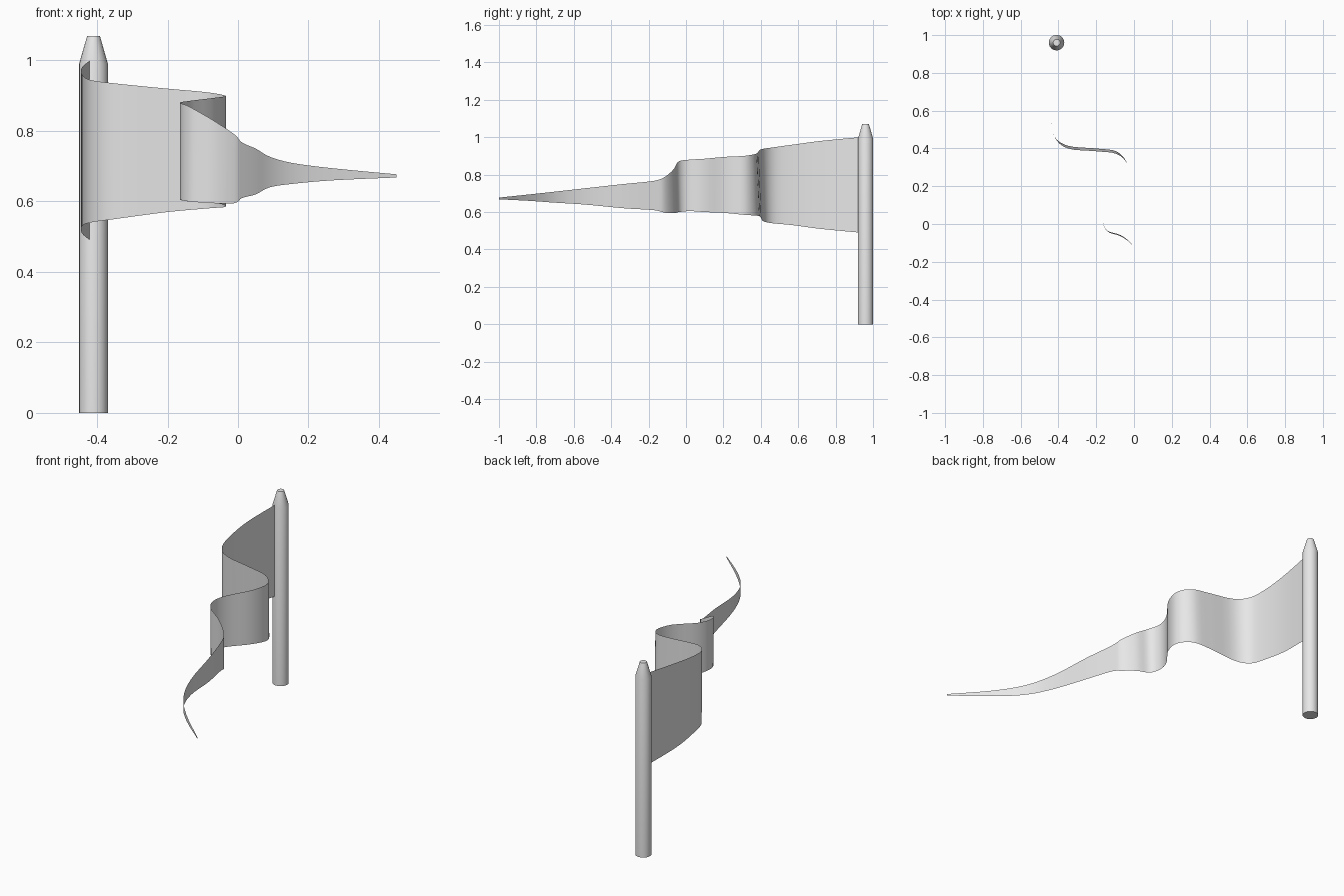
import bpy
import bmesh
import math
from mathutils import Vector

default_cube = bpy.data.objects.get("Cube")
if default_cube:
    bpy.data.objects.remove(default_cube, do_unlink=True)

# One plain grey for the whole model
grey = bpy.data.materials.new("light grey")
grey.use_nodes = True
colour = (0.8, 0.8, 0.8, 1)
grey.diffuse_color = colour
grey.node_tree.nodes["Principled BSDF"].inputs["Base Color"].default_value = colour


def finish(bm, name, location=(0, 0, 0)):
    """Turn a bmesh into a smooth object with its sharp edges kept."""
    mesh = bpy.data.meshes.new(name)
    bm.to_mesh(mesh)
    bm.free()
    mesh.materials.append(grey)
    obj = bpy.data.objects.new(name, mesh)
    obj.location = location
    bpy.context.collection.objects.link(obj)
    bpy.ops.object.select_all(action="DESELECT")
    obj.select_set(True)
    bpy.context.view_layer.objects.active = obj
    bpy.ops.object.shade_smooth_by_angle(angle=math.radians(30))
    return obj


def build_pole(name, location, profile, sides=24):
    """Stack of rings (radius, height), capped at both ends."""
    bm = bmesh.new()
    rings = []
    for radius, height in profile:
        ring = []
        for i in range(sides):
            angle = math.tau * i / sides
            ring.append(bm.verts.new((radius * math.cos(angle), radius * math.sin(angle), height)))
        rings.append(ring)
    for low, high in zip(rings, rings[1:]):
        for i in range(sides):
            j = (i + 1) % sides
            bm.faces.new((low[i], low[j], high[j], high[i]))
    bm.faces.new(list(reversed(rings[0])))
    bm.faces.new(rings[-1])
    return finish(bm, name, location)


def smooth_path(points, steps):
    """Smooth curve running through every point."""
    pts = [Vector(p) for p in points]
    pts = [pts[0]] + pts + [pts[-1]]
    path = []
    for a, b, c, d in zip(pts, pts[1:], pts[2:], pts[3:]):
        for k in range(steps):
            t = k / steps
            path.append(b + (c - a) * (t / 2)
                        + (a * 2 - b * 5 + c * 4 - d) * (t * t / 2)
                        + (b * 3 - a - c * 3 + d) * (t ** 3 / 2))
    path.append(pts[-1])
    return path


def lean(y):
    """Small backward drift of the lower edge on the two cross folds."""
    return 0.015 * math.exp(-((y - 0.39) / 0.05) ** 2) + 0.006 * math.exp(-((y + 0.06) / 0.04) ** 2)


def build_pennant(name, points, steps=4):
    """Ribbon of upright strips along the waving path."""
    bm = bmesh.new()
    columns = []
    for x, y, bottom, top in smooth_path(points, steps):
        columns.append((bm.verts.new((x, y + lean(y), bottom)), bm.verts.new((x, y, top))))
    for (low_a, high_a), (low_b, high_b) in zip(columns, columns[1:]):
        bm.faces.new((low_a, low_b, high_b, high_a))
    return finish(bm, name)


# Pole with a tapered tip
build_pole("flag_pole", (-0.41, 0.96, 0), [(0.041, 0), (0.041, 0.99), (0.018, 1.07)])

# Waving pennant: x, y, lower edge, upper edge from pole to point
build_pennant("pennant", [
    (-0.42, 0.93, 0.49, 1.0),
    (-0.443, 0.72, 0.51, 0.98),
    (-0.442, 0.57, 0.53, 0.96),
    (-0.42, 0.46, 0.54, 0.945),
    (-0.35, 0.4, 0.55, 0.935),
    (-0.2, 0.385, 0.57, 0.92),
    (-0.09, 0.37, 0.58, 0.91),
    (-0.035, 0.31, 0.585, 0.9),
    (-0.06, 0.21, 0.595, 0.895),
    (-0.14, 0.1, 0.6, 0.885),
    (-0.165, 0.02, 0.605, 0.88),
    (-0.14, -0.04, 0.6, 0.87),
    (-0.07, -0.065, 0.595, 0.83),
    (-0.01, -0.11, 0.595, 0.79),
    (0.012, -0.17, 0.61, 0.767),
    (0.05, -0.33, 0.62, 0.75),
    (0.09, -0.54, 0.64, 0.727),
    (0.155, -0.7, 0.65, 0.709),
    (0.27, -0.84, 0.66, 0.694),
    (0.45, -1, 0.668, 0.677),
])
